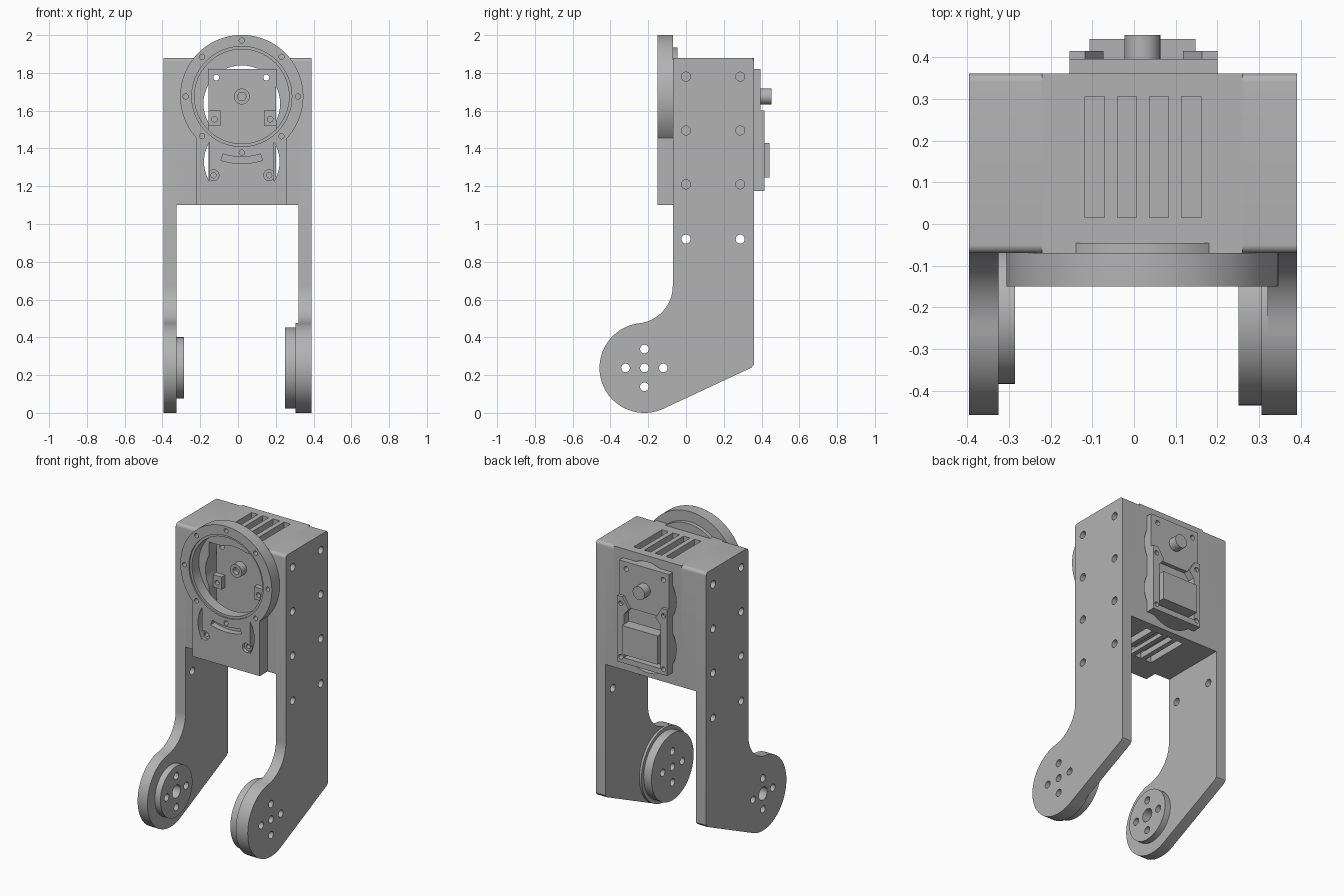
import bpy, bmesh
from math import sin, cos, radians, degrees, atan2, acos, sqrt

if "Cube" in bpy.data.objects:
    bpy.data.objects.remove(bpy.data.objects["Cube"])

grey = bpy.data.materials.new("machined grey")
grey.use_nodes = True
colour = (0.45, 0.45, 0.45, 1)
grey.diffuse_color = colour
grey.node_tree.nodes["Principled BSDF"].inputs["Base Color"].default_value = colour


def arc(u, v, r, start=0, end=360, n=48):
    """Points on a circle; a full circle leaves out the repeated last point."""
    last = n if end - start >= 360 else n + 1
    angles = [radians(start + (end - start) * i / n) for i in range(last)]
    return [(u + r * cos(a), v + r * sin(a)) for a in angles]


def rect(u0, u1, v0, v1):
    return [(u0, v0), (u1, v0), (u1, v1), (u0, v1)]


def prism(name, pts, axis, a, b):
    """Extrude a flat outline along an axis from a to b."""
    place = {"x": lambda p, t: (t, p[0], p[1]),
             "y": lambda p, t: (p[0], t, p[1]),
             "z": lambda p, t: (p[0], p[1], t)}[axis]
    bm = bmesh.new()
    low = [bm.verts.new(place(p, a)) for p in pts]
    high = [bm.verts.new(place(p, b)) for p in pts]
    bm.faces.new(low)
    bm.faces.new(high)
    for i in range(len(pts)):
        j = (i + 1) % len(pts)
        bm.faces.new((low[i], low[j], high[j], high[i]))
    bmesh.ops.recalc_face_normals(bm, faces=bm.faces)
    mesh = bpy.data.meshes.new(name)
    bm.to_mesh(mesh)
    bm.free()
    mesh.materials.append(grey)
    obj = bpy.data.objects.new(name, mesh)
    bpy.context.collection.objects.link(obj)
    return obj


def select(obj):
    bpy.ops.object.select_all(action="DESELECT")
    obj.select_set(True)
    bpy.context.view_layer.objects.active = obj


def cut(obj, pts, axis, a, b):
    """Subtract an extruded outline from a part."""
    cutter = prism("cutter", pts, axis, a, b)
    cutter.hide_render = True
    mod = obj.modifiers.new("cut", "BOOLEAN")
    mod.operation = "DIFFERENCE"
    mod.solver = "EXACT"
    mod.object = cutter
    select(obj)
    bpy.ops.object.modifier_apply(modifier=mod.name)
    bpy.data.objects.remove(cutter)


parts = []


def part(*args):
    obj = prism(*args)
    parts.append(obj)
    return obj


# Main dimensions
CX, RZ = 0.02, 1.675                 # ring centre
FY, FZ, FR = -0.22, 0.238, 0.238     # foot circle
FRONT, BACK, TOP, BASE = -0.07, 0.36, 1.88, 1.10
EDGE = 0.02

# Side arms: rounded foot, concave neck, straight upper panel
neck = 0.2
neck_y = FRONT - neck
neck_z = FZ + sqrt((FR + neck) ** 2 - (neck_y - FY) ** 2)
join = degrees(atan2(neck_z - FZ, neck_y - FY))
tangent = -degrees(acos(FR / (BACK - FY)))
top_round = (arc(FRONT + EDGE, TOP - EDGE, EDGE, 180, 90, 6)
             + arc(BACK - EDGE, TOP - EDGE, EDGE, 90, 0, 6))
arm_outline = (arc(FY, FZ, FR, 360 + tangent, join, 48)
               + arc(neck_y, neck_z, neck, join - 180, 0, 16)[1:]
               + top_round + [(BACK, 0.255), (BACK - 0.013, FZ + 0.002)])


def foot_holes(obj, centre_radius):
    for dy, dz, r in ((0, 0, centre_radius), (0.1, 0, 0.023), (-0.1, 0, 0.023),
                      (0, 0.1, 0.023), (0, -0.1, 0.023)):
        cut(obj, arc(FY + dy, FZ + dz, r, n=24), "x", -1, 1)


right_arm = part("right_arm", arm_outline, "x", -0.395, -0.325)
left_arm = part("left_arm", arm_outline, "x", 0.32, 0.39)
right_hub = part("right_hub", arc(FY, FZ, 0.163), "x", -0.325, -0.285)
left_pad = part("left_pad", arc(FY, FZ, FR), "x", 0.305, 0.32)
left_hub = part("left_hub", arc(FY, FZ, 0.215), "x", 0.25, 0.305)
for arm in (right_arm, left_arm):
    for y in (0, 0.287):
        for z in (1.78, 1.495, 1.21, 0.92):
            cut(arm, arc(y, z, 0.024, n=24), "x", -1, 1)
for obj, r in ((right_arm, 0.042), (right_hub, 0.042), (left_arm, 0.023),
               (left_pad, 0.023), (left_hub, 0.023)):
    foot_holes(obj, r)

# Housing: sharp middle block between two blocks with rounded top edges
side_outline = top_round + [(BACK, BASE), (FRONT, BASE)]
part("right_block", side_outline, "x", -0.325, -0.22)
part("left_block", side_outline, "x", 0.26, 0.32)
housing = part("housing", rect(FRONT, BACK, BASE, TOP), "x", -0.22, 0.26)
rear_boss = part("rear_boss", arc(CX, RZ, 0.26, n=64), "y", FRONT, -0.045)

# Motor pocket with two bulges, running right through the housing
for obj in (housing, rear_boss):
    cut(obj, rect(-0.157, 0.202, 1.172, 1.822), "y", -1, 1)
    cut(obj, arc(CX, 1.637, 0.203), "y", -1, 1)
    cut(obj, arc(CX, 1.33, 0.203), "y", -1, 1)

# Cooling slots through the top and bottom walls
for i in range(4):
    x = -0.117 + i * 0.077
    cut(housing, rect(x, x + 0.046, 0.015, 0.305), "z", 1.0, 2.0)

# Front plate and bearing ring in one outline
RR = 0.326
meet = degrees(atan2(-sqrt(RR ** 2 - 0.24 ** 2), 0.24))
front_plate = part("front_plate", arc(CX, RZ, RR, meet, 180 - meet, 72)
                   + [(-0.22, BASE), (0.26, BASE)], "y", -0.15, FRONT)
cut(front_plate, arc(CX, RZ, 0.25, n=64), "y", -1, 1)
cut(front_plate, arc(CX, RZ, 0.265, n=64), "y", -1, -0.14)
for i in range(8):
    a = radians(45 * i)
    cut(front_plate, arc(CX + 0.297 * cos(a), RZ + 0.297 * sin(a), 0.014, n=16), "y", -1, -0.1)
# Curved slits, arched slot and screw seats in the plate
for turn in (0, 180):
    cut(front_plate, arc(CX, 1.33, 0.2, turn - 31, turn + 31, 16), "y", -1, 1)
cut(front_plate, arc(CX, RZ, 0.355, 252, 288, 12) + arc(CX, RZ, 0.32, 288, 252, 12), "y", -1, -0.11)
for x in (-0.13, 0.165):
    cut(front_plate, arc(x, 1.258, 0.029, n=24), "y", -1, -0.13)
    cut(front_plate, arc(x, 1.258, 0.014, n=16), "y", -1, 1)

# Motor body filling the pocket
motor = part("motor_body", rect(-0.155, 0.2, 1.174, 1.82), "y", 0.0, 0.37)
upper_cover = part("motor_upper_cover", rect(-0.155, 0.2, 1.53, 1.82), "y", 0.37, 0.395)
for obj in (motor, upper_cover):
    for x in (-0.115, 0.15):
        cut(obj, arc(x, 1.775, 0.016, n=16), "y", -1, 1)

# Output boss on the front of the motor
boss = part("output_boss", arc(CX, RZ, 0.042, n=32), "y", -0.05, 0.0)
cut(boss, arc(CX, RZ, 0.022, n=24), "y", -1, -0.02)

# Idler shaft and connector block on the back
part("idler_shaft", arc(CX, RZ, 0.043, n=32), "y", 0.395, 0.453)
part("connector_block", rect(-0.107, 0.147, 1.245, 1.43), "y", 0.37, 0.443)

# Screw lugs at the front, frame rails with tapered ears at the back
for side in (-1, 1):
    name = "left" if side > 0 else "right"
    mid = 0.0225

    def mirrored(points):
        return [(mid + side * u, z) for u, z in points]

    lug = part(name + "_front_lug", mirrored(rect(0.115, 0.1775, 1.52, 1.6)), "y", -0.035, 0.0)
    rail = part(name + "_rail", mirrored([(0.1775, 1.174), (0.1775, 1.6), (0.14, 1.6),
                (0.095, 1.53), (0.13, 1.49), (0.13, 1.174)]), "y", 0.37, 0.415)
    cut(lug, arc(mid + side * 0.1475, 1.555, 0.015, n=16), "y", -1, -0.005)
    for z in (1.555, 1.21):
        cut(rail, arc(mid + side * 0.152, z, 0.015, n=16), "y", 0.38, 1)
part("bottom_rail", rect(-0.1075, 0.1525, 1.174, 1.21), "y", 0.37, 0.415)

# Smooth the round walls and keep the machined edges crisp
for obj in parts:
    select(obj)
    bpy.ops.object.shade_smooth_by_angle(angle=radians(30))
